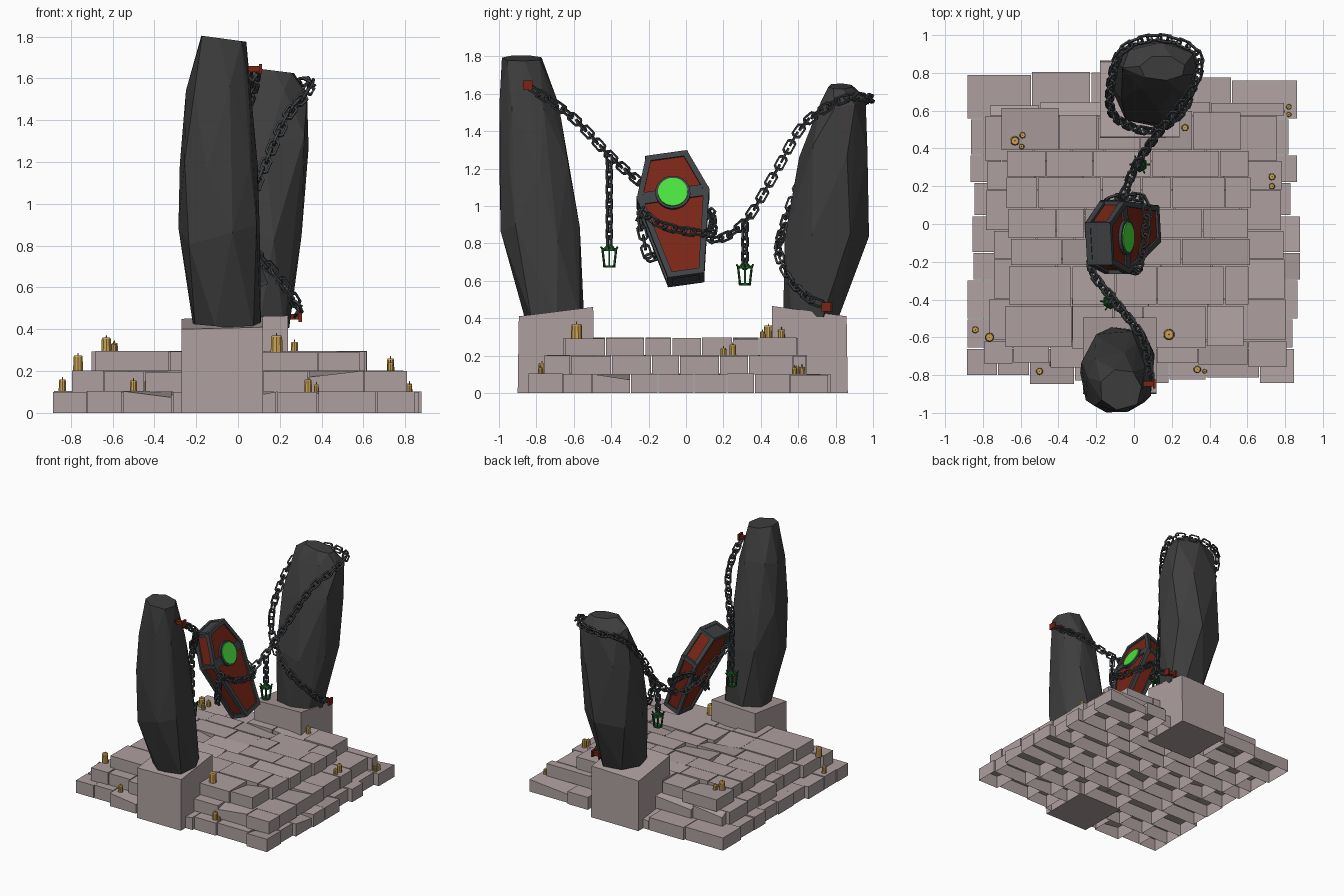
import bpy, bmesh, math, random
from mathutils import Vector, Matrix

if "Cube" in bpy.data.objects:
    bpy.data.objects.remove(bpy.data.objects["Cube"])

random.seed(7)
V = Vector


def material(name, r, g, b):
    m = bpy.data.materials.new(name)
    m.diffuse_color = (r, g, b, 1)
    m.use_nodes = True
    m.node_tree.nodes["Principled BSDF"].inputs["Base Color"].default_value = m.diffuse_color
    return m


STONE = material("pale_stone", .42, .345, .345)
ROCK = material("dark_rock", .05, .048, .048)
IRON = material("iron", .05, .055, .06)
RED = material("red_wood", .19, .018, .008)
GLOW = material("green_glow", .07, .75, .05)
GREEN = material("green_metal", .012, .09, .02)
WAX = material("gold_wax", .58, .36, .09)


def finish(bm, name, mat, matrix=None):
    bmesh.ops.recalc_face_normals(bm, faces=bm.faces)
    me = bpy.data.meshes.new(name)
    bm.to_mesh(me)
    bm.free()
    me.materials.append(mat)
    ob = bpy.data.objects.new(name, me)
    bpy.context.collection.objects.link(ob)
    if matrix:
        ob.matrix_world = matrix
    return ob


def box(bm, lo, hi):
    lo, hi = V(lo), V(hi)
    return bmesh.ops.create_cube(bm, size=1, matrix=Matrix.LocRotScale((lo + hi) / 2, None, hi - lo))['verts']


def bar(bm, a, b, t):
    a, b = V(a), V(b)
    d = b - a
    bmesh.ops.create_cube(bm, size=1, matrix=Matrix.LocRotScale(
        (a + b) / 2, d.to_track_quat('Z', 'Y'), V((t, t, d.length + t * .6))))


def drum(bm, x, y, z0, z1, r0, r1, n=8):
    bmesh.ops.create_cone(bm, cap_ends=True, segments=n, radius1=r0, radius2=r1, depth=z1 - z0,
                          matrix=Matrix.Translation((x, y, (z0 + z1) / 2)))


# Stepped floor: rows of open-bottomed stone blocks
def cuts(a, b, smallest, largest):
    out = [a]
    while b - out[-1] > largest * 1.15:
        out.append(out[-1] + random.uniform(smallest, largest))
    return out + [b]


def floor_layer(name, x0, x1, y0, y1, z0, z1):
    bm = bmesh.new()
    rows = cuts(y0, y1, .14, .24)
    for j, (ya, yb) in enumerate(zip(rows, rows[1:])):
        cols = cuts(x0 + random.uniform(-.02, .05), x1 + random.uniform(-.05, .02), .15, .36)
        for xa, xb in zip(cols, cols[1:]):
            lo_y = ya + (random.uniform(-.04, .03) if j == 0 else 0)
            hi_y = yb + (random.uniform(-.03, .06) if j == len(rows) - 2 else 0)
            vs = box(bm, (xa + .003, lo_y + .003, z0), (xb - .003, hi_y - .003, z1 - random.uniform(0, .008)))
            if random.random() < .2:
                random.choice([v for v in vs if v.co.z > z0 + .01]).co.z -= .03
    bm.normal_update()
    bmesh.ops.delete(bm, geom=[f for f in bm.faces if f.normal.z < -.9], context='FACES_ONLY')
    me_ob = finish(bm, name, STONE)
    return me_ob


floor_layer("lower_step", -.87, .87, -.83, .75, 0, .105)
floor_layer("middle_step", -.79, .80, -.76, .64, .1, .203)
floor_layer("upper_step", -.69, .61, -.63, .59, .2, .297)


# Pedestals with sloping tops
def pedestal(name, x0, x1, y0, y1, front, back):
    bm = bmesh.new()
    for v in box(bm, (x0, y0, 0), (x1, y1, 1)):
        if v.co.z > .5:
            v.co.z = (front if v.co.y < (y0 + y1) / 2 else back) + .01 * (v.co.x > 0)
            v.co.y = v.co.y * .97 + (y0 + y1) / 2 * .03
    finish(bm, name, STONE)


pedestal("front_pedestal", -.27, .12, -.9, -.49, .40, .45)
pedestal("back_pedestal", -.18, .24, .455, .865, .455, .40)


# Standing rocks: faceted hull through a few cross-sections (z, x0, x1, y0, y1)
def standing_rock(name, sections, turn):
    bm = bmesh.new()
    for k, (z, x0, x1, y0, y1) in enumerate(sections):
        for i in range(7):
            a = math.tau * (i + turn + .35 * (k % 2)) / 7 + random.uniform(-.12, .12)
            c, s = [math.copysign(abs(t) ** .8, t) for t in (math.cos(a), math.sin(a))]
            dz = random.uniform(-.05, .05) if 0 < k < len(sections) - 1 else -.015 * c
            bm.verts.new(((x0 + x1) / 2 + c * (x1 - x0) / 2, (y0 + y1) / 2 + s * (y1 - y0) / 2, z + dz))
    r = bmesh.ops.convex_hull(bm, input=bm.verts)
    bmesh.ops.delete(bm, geom=[v for v in bm.verts if not v.link_faces], context='VERTS')
    finish(bm, name, ROCK)


standing_rock("front_rock", [(.41, -.22, .11, -.87, -.54), (.85, -.285, .115, -.995, -.56),
                             (1.2, -.285, .095, -1, -.61), (1.55, -.25, .07, -1, -.68),
                             (1.79, -.18, .04, -.985, -.77)], .1)
standing_rock("back_rock", [(.42, -.08, .25, .52, .83), (.85, -.13, .31, .52, .98), (1.28, -.11, .345, .605, .98),
                            (1.55, -.06, .335, .71, .96), (1.64, .03, .27, .76, .89)], .3)

# Coffin, in local axes: x across, y towards the head, z out of the lid
n = V((.93, 0, .37)).normalized()
u0, v0, r = V((0, 1, 0)), V((-n.z, 0, n.x)), math.radians(8.5)
u = u0 * math.cos(r) + v0 * math.sin(r)
v = v0 * math.cos(r) - u0 * math.sin(r)
COFFIN = Matrix.Translation((.003, -.052, .955)) @ Matrix((u, v, n)).transposed().to_4x4()
HEX = [(.1, .34), (.18, .12), (.085, -.34), (-.085, -.34), (-.18, .12), (-.1, .34)]
DEPTH = .13

bm = bmesh.new()
top, bot = [[bm.verts.new((x, y, z)) for x, y in HEX] for z in (-.005, -DEPTH + .005)]
bm.faces.new(top)
bm.faces.new(bot[::-1])
for i in range(6):
    bm.faces.new((top[i - 1], top[i], bot[i], bot[i - 1]))
finish(bm, "coffin_body", RED, COFFIN)

bm = bmesh.new()
for i in range(6):
    p, q = HEX[i - 1], HEX[i]
    for z in (-.008, -DEPTH + .008):
        bar(bm, (*p, z), (*q, z), .03)
    bar(bm, (*q, -.008), (*q, -DEPTH + .008), .03)
box(bm, (-.1, .33, -DEPTH), (.1, .35, 0))
box(bm, (-.085, -.35, -DEPTH), (.085, -.33, 0))
box(bm, (-.18, .085, -.01), (.18, .15, .004))
finish(bm, "coffin_frame", IRON, COFFIN)

bm = bmesh.new()
drum(bm, 0, .125, -.01, .012, .094, .094, 24)
finish(bm, "disc_rim", IRON, COFFIN)
bm = bmesh.new()
drum(bm, 0, .125, 0, .018, .082, .08, 24)
finish(bm, "glowing_disc", GLOW, COFFIN)

# Chains: square-section links spaced along a smooth path
LINK = [(.037, .011), (.027, .022), (-.027, .022), (-.037, .011),
        (-.037, -.011), (-.027, -.022), (.027, -.022), (.037, -.011)]


def add_link(bm, m, size):
    rings = []
    for x, y in LINK:
        d = V((x * .6, y, 0)).normalized() * .006
        rings.append([bm.verts.new(m @ (V((x, y, 0)) * size + d * i + V((0, 0, .006 * k))))
                      for i, k in ((1, 1), (1, -1), (-1, -1), (-1, 1))])
    for a, b in zip(rings, rings[1:] + rings[:1]):
        for i in range(4):
            bm.faces.new((a[i - 1], a[i], b[i], b[i - 1]))


def chain(name, path, closed=False, size=1):
    pts = [V(p) for p in path]
    ext = [pts[-1]] + pts + pts[:2] if closed else [pts[0] * 2 - pts[1]] + pts + [pts[-1] * 2 - pts[-2]]
    dense = []
    for a, b, c, d in zip(ext, ext[1:], ext[2:], ext[3:]):
        for i in range(40):
            t = i / 40
            dense.append(.5 * (2 * b + (c - a) * t + (2 * a - 5 * b + 4 * c - d) * t * t
                               + (3 * b - a - 3 * c + d) * t ** 3))
    bm, travelled, count = bmesh.new(), .03, 0
    for a, b in zip(dense, dense[1:]):
        travelled += (b - a).length
        if travelled >= .053 * size:
            travelled -= .053 * size
            q = (b - a).to_track_quat('X', 'Z').to_matrix().to_4x4()
            roll = Matrix.Rotation(math.radians(35 + 90 * (count % 2)), 4, 'X')
            add_link(bm, Matrix.Translation(b) @ q @ roll, size)
            count += 1
    finish(bm, name, IRON)


chain("main_chain", [(.085, -.83, 1.63), (.075, -.72, 1.56), (.03, -.58, 1.45), (-.1, -.41, 1.27), (-.22, -.25, 1.13),
                     (-.2, -.1, 1.02), (-.15, .05, .9), (-.06, .15, .82), (.01, .31, .91), (.12, .47, 1.165),
                     (.23, .61, 1.41), (.32, .74, 1.52), (.345, .87, 1.58), (.27, .95, 1.58), (.1, .985, 1.57),
                     (-.06, .92, 1.54), (-.12, .76, 1.36), (-.12, .6, 1.1), (-.03, .52, .88), (.1, .495, .75),
                     (.22, .56, .61), (.285, .65, .51), (.28, .74, .47)])
wrap = [(-.19, .03, .01), (-.1, -.05, .025), (0, -.1, .025), (.1, -.13, .025), (.17, -.13, 0), (.19, -.03, -.06),
        (.18, .03, -.12), (.08, -.03, -.16), (-.08, -.12, -.16), (-.17, -.17, -.13), (-.19, -.08, -.06)]
chain("coffin_chain", [COFFIN @ V(p) for p in wrap], closed=True)


# Hanging lanterns with open bars
def lantern(name, x, y, hook, z):
    chain(name + "_chain", [(x, y, hook), (x, y, (hook + z) / 2), (x, y, z + .115)], size=.75)
    bm = bmesh.new()
    drum(bm, x, y, z + .105, z + .125, .03, .012, 6)
    drum(bm, x, y, z + .09, z + .105, .042, .034, 6)
    drum(bm, x, y, z, z + .012, .032, .034, 6)
    for i in range(6):
        c, s = math.cos(math.tau * i / 6), math.sin(math.tau * i / 6)
        bar(bm, (x + .03 * c, y + .03 * s, z + .006), (x + .042 * c, y + .042 * s, z + .098), .009)
        bar(bm, (x + .038 * c, y + .038 * s, z + .095), (x + .05 * c, y + .05 * s, z + .11), .008)
    finish(bm, name, GREEN)


lantern("front_lantern", -.125, -.41, 1.26, .67)
lantern("back_lantern", .03, .315, .9, .575)


# Red chain anchors: plate, pin and end cap
def anchor(name, x, y, z):
    bm = bmesh.new()
    box(bm, (x - .045, y - .03, z - .025), (x - .03, y + .03, z + .025))
    box(bm, (x - .04, y - .014, z - .014), (x + .03, y + .014, z + .014))
    box(bm, (x + .02, y - .025, z - .025), (x + .035, y + .025, z + .025))
    finish(bm, name, RED)


anchor("front_anchor", .08, -.845, 1.645)
anchor("back_anchor", .27, .75, .46)

# Candles (x, y, base z, height, radius)
for i, (x, y, z, h, rad) in enumerate([
        (-.63, .44, .29, .07, .024), (-.59, .47, .29, .045, .016), (-.595, .41, .29, .04, .014),
        (.27, .51, .29, .05, .018), (.78, .595, .1, .05, .016), (.82, .62, .1, .04, .014), (.82, .58, .1, .035, .013),
        (.73, .25, .2, .06, .018), (.73, .2, .2, .04, .016), (-.84, -.56, .1, .06, .018), (-.765, -.6, .2, .075, .024),
        (-.5, -.78, .1, .055, .018), (-.43, -.74, .1, .055, .018), (.185, -.585, .29, .08, .029),
        (.335, -.77, .1, .06, .019), (.375, -.78, .1, .035, .012)]):
    bm = bmesh.new()
    drum(bm, x, y, z, z + h * .9, rad * 1.05, rad * .95, 10)
    drum(bm, x, y, z + h * .9, z + h, rad * .95, rad * .8, 10)
    drum(bm, x, y, z + h, z + h + .012, .003, .002, 4)
    finish(bm, f"candle_{i + 1}", WAX)
